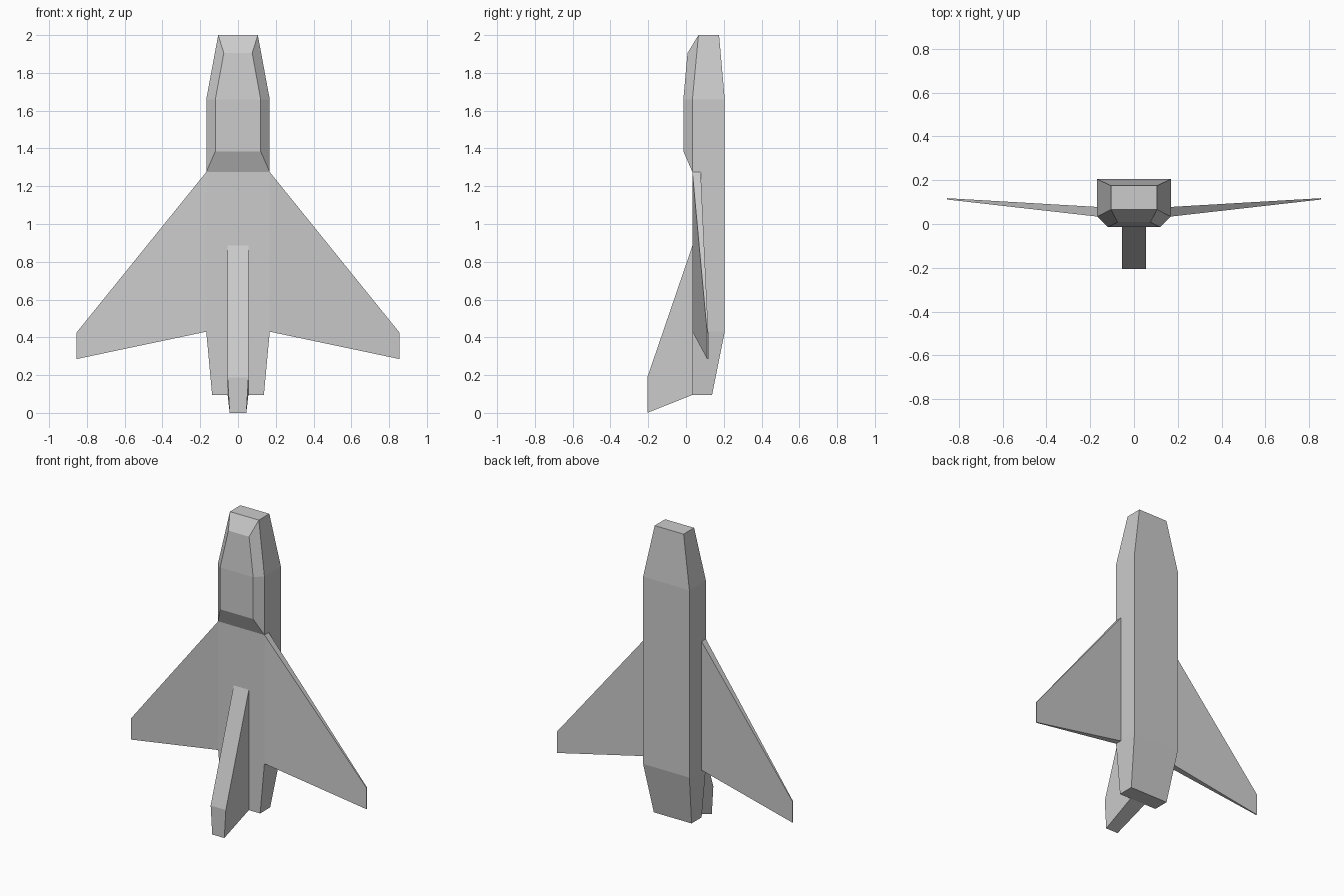
import bpy, bmesh

if "Cube" in bpy.data.objects:
    bpy.data.objects.remove(bpy.data.objects["Cube"])


def finish(name, bm, mirror=False):
    bmesh.ops.recalc_face_normals(bm, faces=bm.faces)
    mesh = bpy.data.meshes.new(name)
    bm.to_mesh(mesh)
    bm.free()
    obj = bpy.data.objects.new(name, mesh)
    bpy.context.collection.objects.link(obj)
    if mirror:
        obj.modifiers.new("mirror", 'MIRROR')
    return obj


def loft(rings, cap_start=True):
    """Skin a list of equal-length point rings and cap the ends."""
    bm = bmesh.new()
    loops = [[bm.verts.new(p) for p in r] for r in rings]
    n = len(rings[0])
    for a, b in zip(loops, loops[1:]):
        for i in range(n):
            j = (i + 1) % n
            bm.faces.new((a[i], a[j], b[j], b[i]))
    if cap_start:
        bm.faces.new(loops[0])
    bm.faces.new(loops[-1])
    return bm


# Fuselage: rectangular sections (z, half width, front y, back y)
stations = [(0.095, 0.137, 0.034, 0.138), (0.43, 0.168, 0.034, 0.205),
            (1.275, 0.168, 0.034, 0.205), (1.66, 0.168, 0.034, 0.205),
            (2.0, 0.105, 0.066, 0.175)]
body = loft([[(-w, f, z), (w, f, z), (w, b, z), (-w, b, z)]
             for z, w, f, b in stations])

# Raised cockpit: the front panels of the nose, extruded and tapered
panels = [f for f in body.faces
          if all(v.co.y < 0.07 and v.co.z > 1.2 for v in f.verts)]
new = bmesh.ops.extrude_face_region(body, geom=panels)["geom"]
bmesh.ops.delete(body, geom=[f for f in panels if f.is_valid], context='FACES')
raised = {1.275: (0.12, -0.014, 1.385), 1.66: (0.12, -0.014, 1.66),
          2.0: (0.075, 0.008, 1.905)}
for v in [g for g in new if isinstance(g, bmesh.types.BMVert)]:
    key = min(raised, key=lambda z: abs(z - v.co.z))
    w, y, z = raised[key]
    v.co = (w if v.co.x > 0 else -w, y, z)
finish("fuselage", body)

# Delta wings, angled back, mirrored
wing = loft([
    [(0.168, 0.034, 1.275), (0.168, 0.078, 1.275), (0.168, 0.078, 0.43), (0.168, 0.034, 0.43)],
    [(0.855, 0.112, 0.425), (0.855, 0.118, 0.425), (0.855, 0.118, 0.285), (0.855, 0.112, 0.285)],
], cap_start=False)
finish("wings", wing, mirror=True)

# Tail fin, root on the fuselage to swept tip
fin = loft([
    [(-0.055, 0.034, 0.885), (0.055, 0.034, 0.885), (0.055, 0.034, 0.095), (-0.055, 0.034, 0.095)],
    [(-0.055, -0.205, 0.187), (0.055, -0.205, 0.187), (0.044, -0.205, 0.0), (-0.044, -0.205, 0.0)],
], cap_start=False)
finish("tail_fin", fin)
